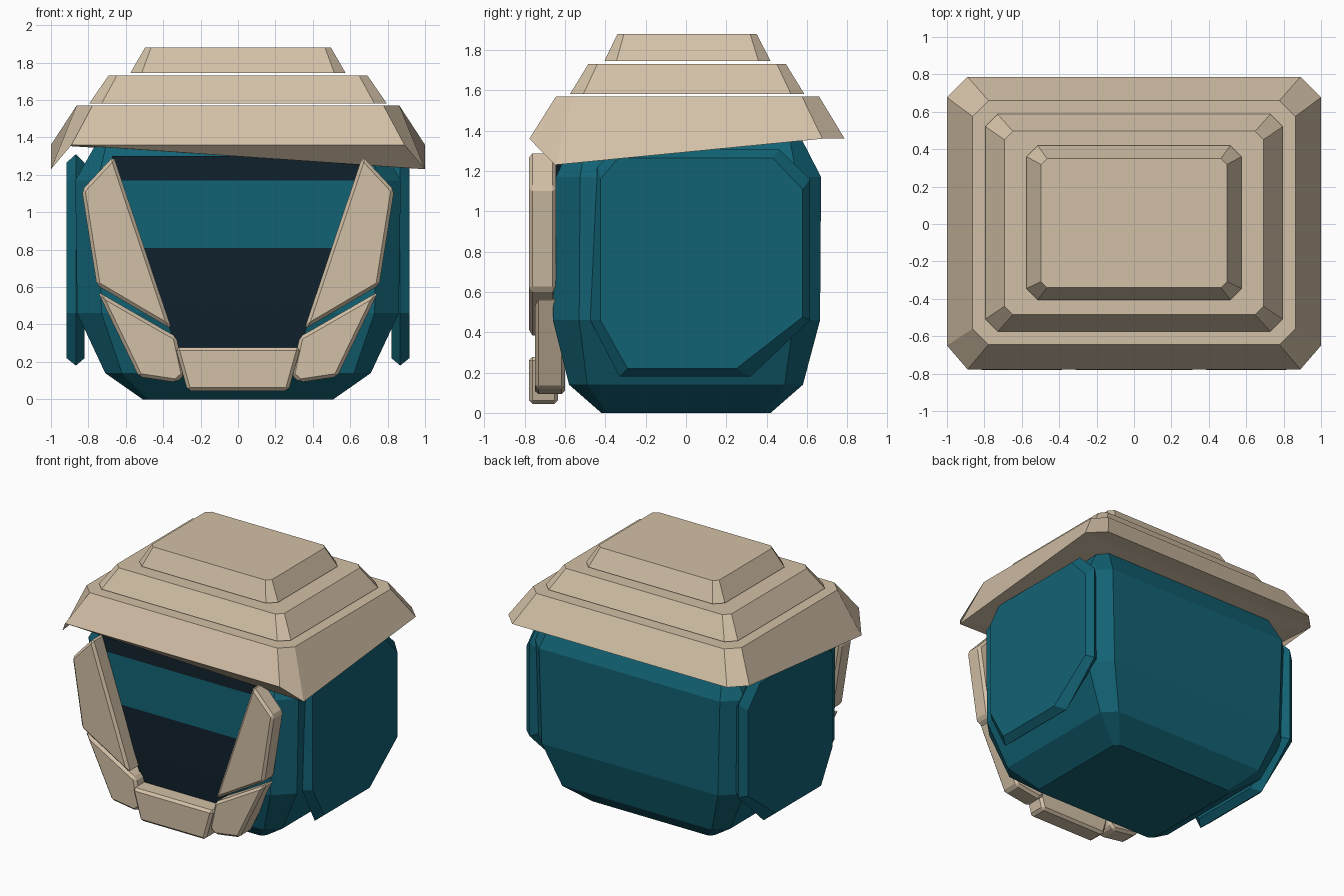
import bpy, bmesh

if "Cube" in bpy.data.objects:
    bpy.data.objects.remove(bpy.data.objects["Cube"])


def material(name, rgb):
    m = bpy.data.materials.new(name)
    m.diffuse_color = (*rgb, 1)
    m.use_nodes = True
    m.node_tree.nodes["Principled BSDF"].inputs["Base Color"].default_value = m.diffuse_color
    return m


BEIGE = material("beige", (0.65, 0.53, 0.385))
TEAL = material("teal", (0.006, 0.122, 0.175))
DARK = material("dark_visor", (0.005, 0.015, 0.025))


def make(name, verts, faces, mats, bevel=0):
    bm = bmesh.new()
    vs = [bm.verts.new(v) for v in verts]
    for f in faces:
        bm.faces.new([vs[i] for i in f])
    bmesh.ops.recalc_face_normals(bm, faces=bm.faces)
    if bevel:
        bmesh.ops.bevel(bm, geom=bm.edges[:], offset=bevel, segments=1, affect='EDGES')
    me = bpy.data.meshes.new(name)
    bm.to_mesh(me)
    bm.free()
    for m in mats:
        me.materials.append(m)
    ob = bpy.data.objects.new(name, me)
    bpy.context.collection.objects.link(ob)
    return ob


def loft(name, rings, mat, bevel=0, caps=(True, True)):
    """Skin between rings holding equal numbers of points."""
    n = len(rings[0])
    faces = [(r * n + i, r * n + (i + 1) % n, (r + 1) * n + (i + 1) % n, (r + 1) * n + i)
             for r in range(len(rings) - 1) for i in range(n)]
    if caps[0]:
        faces.append(tuple(range(n)))
    if caps[1]:
        faces.append(tuple(range((len(rings) - 1) * n, len(rings) * n)))
    return [p for r in rings for p in r], faces


def octagon(x, y0, y1, c, z):
    """Rectangle with cut corners, starting at the left front corner."""
    return [(-x, y0 + c, z), (-x + c, y0, z), (x - c, y0, z), (x, y0 + c, z),
            (x, y1 - c, z), (x - c, y1, z), (-x + c, y1, z), (-x, y1 - c, z)]


# Head: faceted shell
v, f = loft("head", [octagon(0.51, -0.42, 0.42, 0.03, 0),
                     octagon(0.71, -0.58, 0.58, 0.09, 0.14),
                     octagon(0.86, -0.66, 0.665, 0.13, 0.46),
                     octagon(0.87, -0.645, 0.67, 0.12, 1.17),
                     octagon(0.765, -0.56, 0.575, 0.06, 1.355)], TEAL)
make("head", v, f, [TEAL])

# Hat brim: front corners droop, underside folds between them
low = octagon(1.0, -0.777, 0.787, 0.11, 1.36)
for i in (0, 3):
    low[i] = (low[i][0], -0.65, 1.23)
v, f = loft("brim", [low, octagon(0.863, -0.645, 0.66, 0.085, 1.57)], BEIGE,
            caps=(False, True))
f += [(1, 0, 7), (1, 3, 2), (1, 7, 3), (7, 4, 3), (7, 6, 5, 4)]
make("hat_brim", v, f, [BEIGE])

# Hat upper tiers
for name, a, b in (
        ("hat_middle_tier", octagon(0.795, -0.575, 0.587, 0.066, 1.582),
         octagon(0.693, -0.485, 0.496, 0.045, 1.73)),
        ("hat_top_tier", octagon(0.575, -0.405, 0.42, 0.06, 1.745),
         octagon(0.497, -0.34, 0.35, 0.032, 1.88))):
    v, f = loft(name, [a, b], BEIGE)
    make(name, v, f, [BEIGE])

# Visor: dark panel with a teal band
bands = [(0.25, 0.325, -0.655), (0.5, 0.405, -0.667), (0.81, 0.51, -0.661),
         (1.17, 0.63, -0.653), (1.3, 0.675, -0.65)]
v, f = loft("visor", [[(-x, y, z), (x, y, z), (x, -0.58, z), (-x, -0.58, z)]
                      for z, x, y in bands], DARK)
visor = make("visor", v, f, [DARK, TEAL])
for p in visor.data.polygons:
    if 0.82 < p.center.z < 1.16 and p.normal.y < -0.9:
        p.material_index = 1


# Front frame: bevelled plates cut from (x, z) outlines
def plate(name, outline, y0, y1, s=1):
    v, f = loft(name, [[(s * x, y, z) for x, z in outline] for y in (y0, y1)], BEIGE)
    make(name, v, f, [BEIGE], 0.018)


RAIL = [(0.665, 1.3), (0.835, 1.118), (0.755, 0.61), (0.355, 0.375)]
CHEEK = [(0.75, 0.575), (0.53, 0.12), (0.33, 0.09), (0.285, 0.13), (0.33, 0.335), (0.385, 0.365)]
EAR = [(-0.44, 1.22), (-0.35, 1.31), (0.46, 1.31), (0.615, 1.16),
       (0.615, 0.46), (0.32, 0.18), (-0.33, 0.18), (-0.475, 0.46)]
EAR_FACE = [(-0.425, 1.16), (-0.335, 1.265), (0.43, 1.265), (0.578, 1.11),
            (0.578, 0.475), (0.25, 0.22), (-0.29, 0.22), (-0.425, 0.46)]

plate("chin_plate", [(-0.335, 0.278), (0.335, 0.278), (0.27, 0.045), (-0.27, 0.045)],
      -0.78, -0.635)
for side, s in (("left", -1), ("right", 1)):
    plate(side + "_visor_rail", RAIL, -0.78, -0.645, s)
    plate(side + "_cheek_plate", CHEEK, -0.75, -0.6, s)
    # Ear panel: outline chamfered inward on both sides
    v, f = loft("ear", [[(s * x, y, z) for y, z in o] for x, o in
                        ((0.82, EAR_FACE), (0.867, EAR), (0.917, EAR_FACE))], TEAL)
    make(side + "_ear_panel", v, f, [TEAL])
